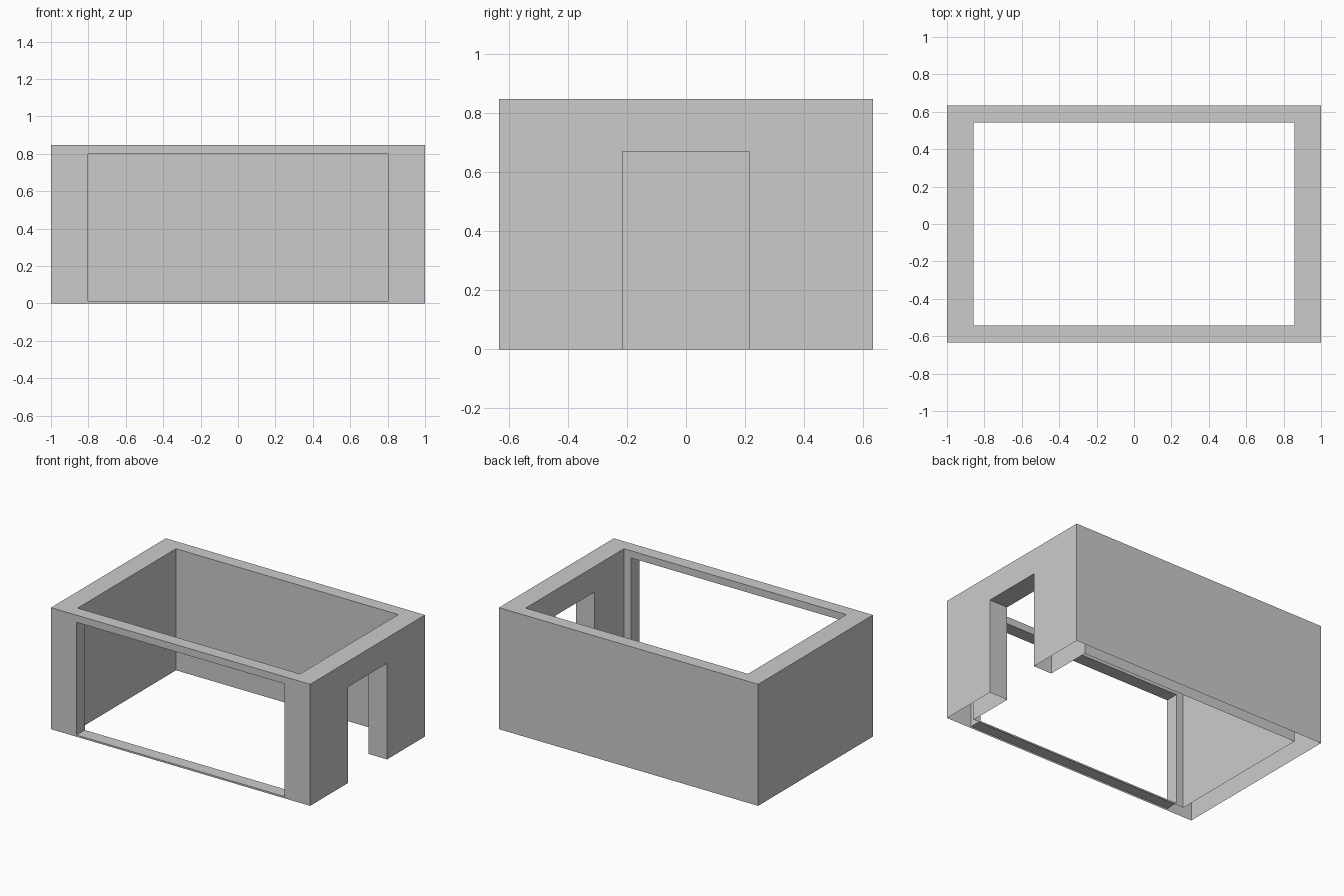
import bpy
import bmesh
from mathutils import Matrix, Vector

if "Cube" in bpy.data.objects:
    bpy.data.objects.remove(bpy.data.objects["Cube"])


def box(name, low, high):
    """Axis-aligned box between two corners."""
    low, high = Vector(low), Vector(high)
    size = high - low
    matrix = Matrix.Translation((low + high) / 2) @ Matrix.Diagonal((*size, 1))
    bm = bmesh.new()
    bmesh.ops.create_cube(bm, size=1, matrix=matrix)
    mesh = bpy.data.meshes.new(name)
    bm.to_mesh(mesh)
    bm.free()
    obj = bpy.data.objects.new(name, mesh)
    bpy.context.collection.objects.link(obj)
    return obj


def cut(target, low, high):
    """Subtract a box from the target and discard the cutter."""
    cutter = box("cutter", low, high)
    cutter.hide_render = True
    mod = target.modifiers.new("cut", 'BOOLEAN')
    mod.operation = 'DIFFERENCE'
    mod.solver = 'EXACT'
    mod.object = cutter
    bpy.context.view_layer.objects.active = target
    bpy.ops.object.modifier_apply(modifier=mod.name)
    bpy.data.objects.remove(cutter)


# Outer block of the room
HX, HY, H = 1.0, 0.633, 0.848
walls = box("room_walls", (-HX, -HY, 0), (HX, HY, H))

# Room interior, open at the top and bottom
cut(walls, (-0.858, -0.542, -0.5), (0.858, 0.542, 1.5))

# Wide window through the front wall, above a thin sill
cut(walls, (-0.803, -0.8, 0.012), (0.803, -0.3, 0.798))

# Doorway through the right wall
cut(walls, (0.6, -0.215, -0.3), (1.2, 0.215, 0.67))

# Walls are hollow shells: remove the undersides resting on the ground
bm = bmesh.new()
bm.from_mesh(walls.data)
under = [f for f in bm.faces if all(v.co.z < 1e-4 for v in f.verts)]
bmesh.ops.delete(bm, geom=under, context='FACES')
bm.to_mesh(walls.data)
bm.free()
